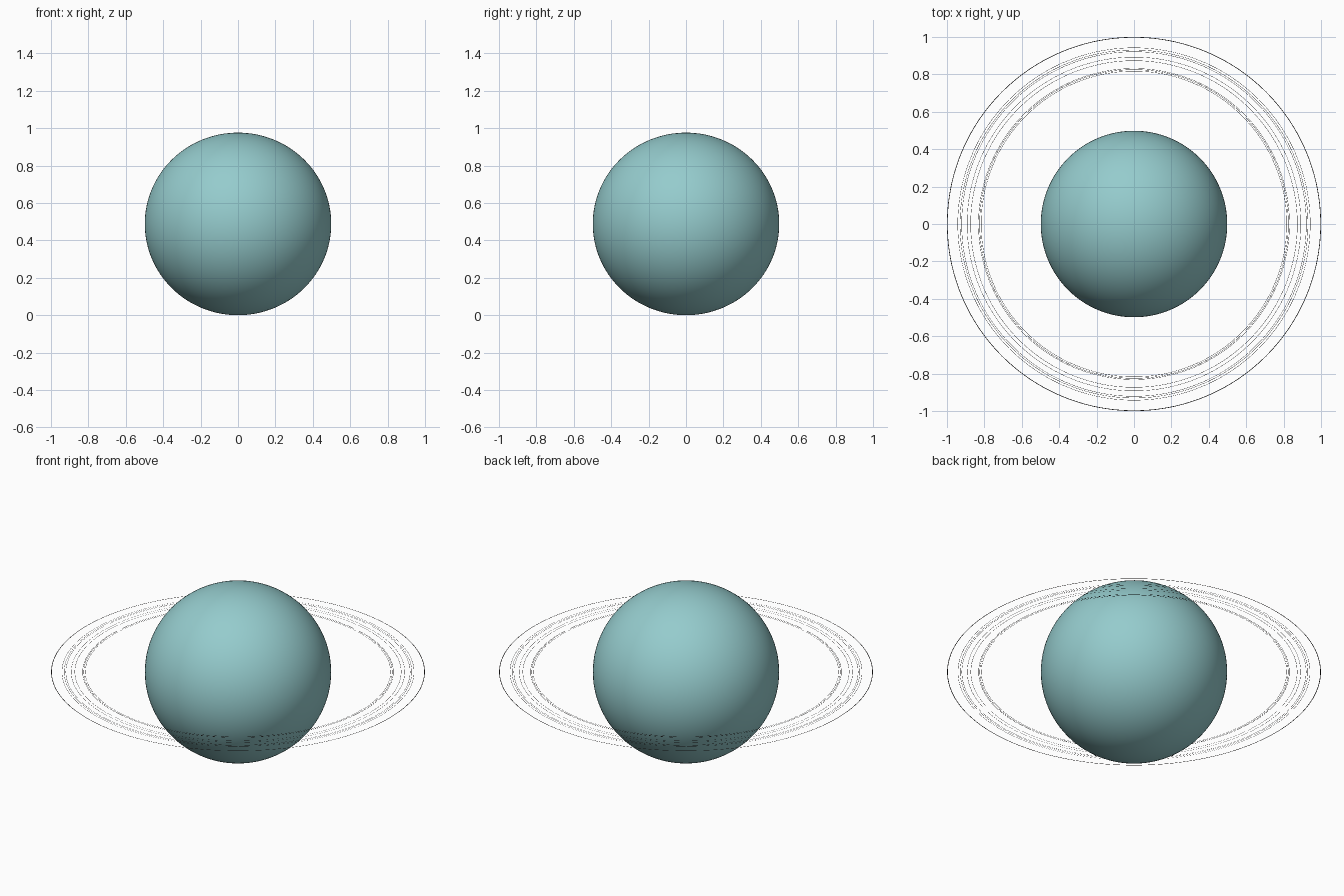
import bpy, bmesh, math

if "Cube" in bpy.data.objects:
    bpy.data.objects.remove(bpy.data.objects["Cube"])

EQUATOR, POLE, MID = 0.4985, 0.488, 0.488


def material(name, color):
    m = bpy.data.materials.new(name)
    m.diffuse_color = (*color, 1)
    m.use_nodes = True
    m.node_tree.nodes["Principled BSDF"].inputs["Base Color"].default_value = m.diffuse_color
    return m


def finish(name, bm, mat, smooth=False):
    mesh = bpy.data.meshes.new(name)
    bm.to_mesh(mesh)
    bm.free()
    mesh.materials.append(mat)
    for p in mesh.polygons:
        p.use_smooth = smooth
    ob = bpy.data.objects.new(name, mesh)
    bpy.context.collection.objects.link(ob)
    return ob


def flat_ring(name, outer, width, mat, sides=256):
    bm = bmesh.new()
    loops = []
    for r in (outer - width, outer):
        loops.append([bm.verts.new((r * math.cos(2 * math.pi * i / sides),
                                    r * math.sin(2 * math.pi * i / sides), MID))
                      for i in range(sides)])
    a, b = loops
    for i in range(sides):
        j = (i + 1) % sides
        bm.faces.new((a[i], b[i], b[j], a[j]))
    return finish(name, bm, mat)


pale_cyan = material("pale cyan", (0.30, 0.60, 0.61))
dark_grey = material("dark grey", (0.06, 0.055, 0.055))

# globe, slightly flattened at the poles
bm = bmesh.new()
bmesh.ops.create_uvsphere(bm, u_segments=128, v_segments=64, radius=1)
for v in bm.verts:
    v.co = (v.co.x * EQUATOR, v.co.y * EQUATOR, v.co.z * POLE + MID)
finish("globe", bm, pale_cyan, True)

# thin flat inner rings, then the wider outermost ring
for n, r in enumerate((0.818, 0.826, 0.832, 0.874, 0.893, 0.922, 0.931, 0.943)):
    flat_ring(f"inner_ring_{n + 1}", r, 0.0016, dark_grey)
flat_ring("outer_ring", 1.0, 0.0035, dark_grey)
